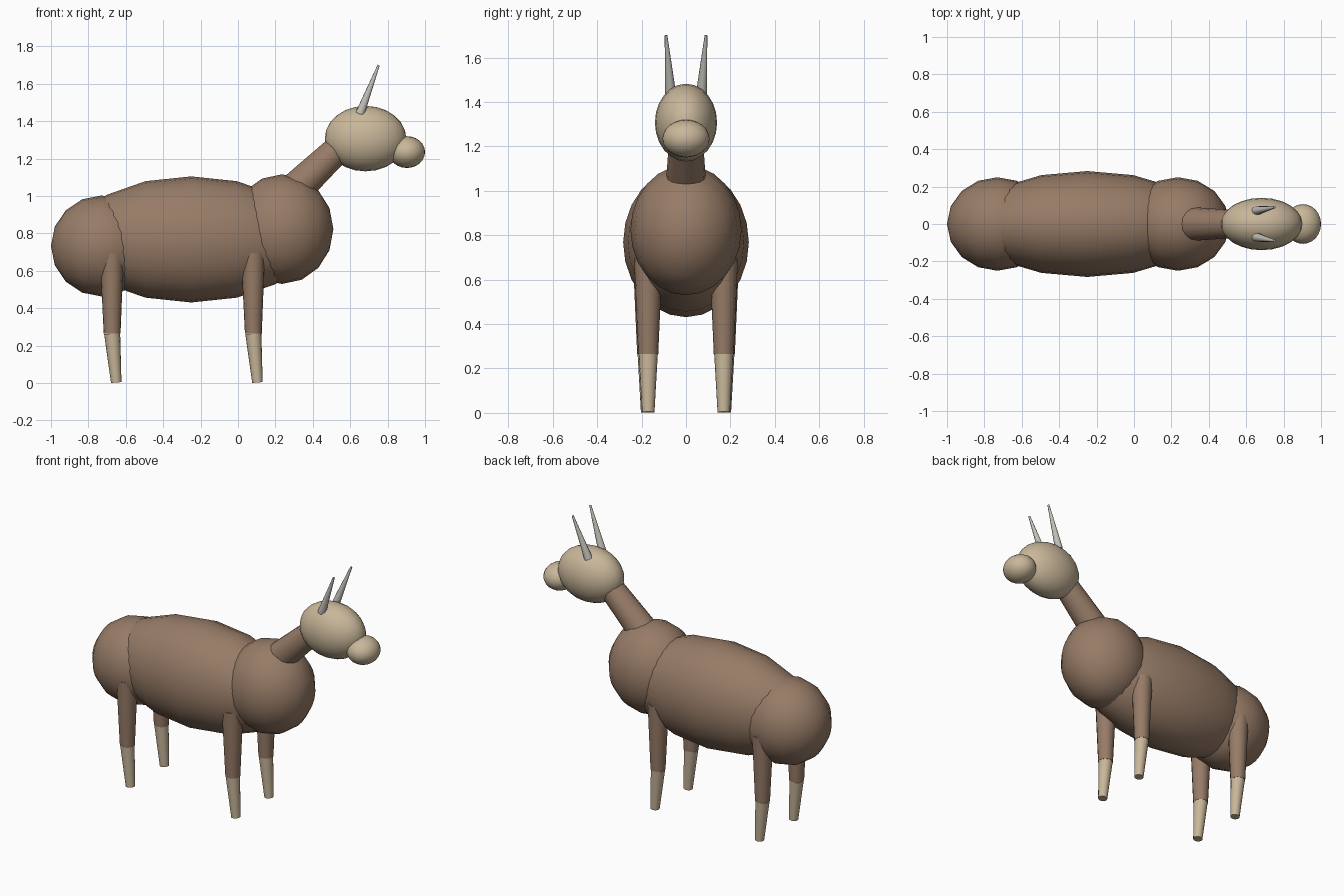
import bpy, math
from mathutils import Vector, Matrix

if "Cube" in bpy.data.objects:
    bpy.data.objects.remove(bpy.data.objects["Cube"])


def material(name, rgb):
    m = bpy.data.materials.new(name)
    m.diffuse_color = (*rgb, 1)
    m.use_nodes = True
    m.node_tree.nodes["Principled BSDF"].inputs["Base Color"].default_value = m.diffuse_color
    return m


BROWN = material("brown", (0.31, 0.20, 0.135))
CREAM = material("cream", (0.58, 0.47, 0.32))
GREY = material("horn_grey", (0.55, 0.54, 0.49))


def finish(name, mat):
    o = bpy.context.object
    o.name = name
    o.data.materials.append(mat)
    bpy.ops.object.shade_smooth_by_angle(angle=math.radians(50))
    return o


def ellipsoid(name, loc, radii, mat, rings=8):
    # poles lie along the body axis
    bpy.ops.mesh.primitive_uv_sphere_add(segments=24, ring_count=rings, radius=1)
    o = bpy.context.object
    o.data.transform(Matrix.Rotation(math.pi / 2, 4, 'Y'))
    o.data.transform(Matrix.Diagonal((*radii, 1)))
    o.location = loc
    return finish(name, mat)


def limb(name, a, b, r1, r2, mat, sides=16):
    a, b = Vector(a), Vector(b)
    d = b - a
    bpy.ops.mesh.primitive_cone_add(vertices=sides, radius1=r1, radius2=r2, depth=d.length,
                                    location=(a + b) / 2,
                                    rotation=d.to_track_quat('Z', 'Y').to_euler())
    return finish(name, mat)


# torso
ellipsoid("belly", (-0.25, 0, 0.768), (0.64, 0.283, 0.337), BROWN)
ellipsoid("chest", (0.235, 0, 0.823), (0.275, 0.25, 0.293), BROWN)
ellipsoid("rump", (-0.73, 0, 0.733), (0.27, 0.25, 0.27), BROWN)

# neck and head
limb("neck", (0.27, 0, 1.0), (0.575, 0, 1.29), 0.093, 0.072, BROWN)
ellipsoid("head", (0.682, 0, 1.307), (0.218, 0.14, 0.175), CREAM, 12)
ellipsoid("muzzle", (0.903, 0, 1.235), (0.097, 0.106, 0.085), CREAM, 12)

# horns and legs, mirrored left and right
for side, s in (("right", -1), ("left", 1)):
    limb(f"{side}_horn", (0.652, 0.07 * s, 1.44), (0.752, 0.09 * s, 1.70), 0.025, 0.006, GREY, 10)
    for end, x, y in (("front", 0.08, 0.17), ("rear", -0.675, 0.175)):
        knee = (x + 0.002, y * s, 0.265)
        limb(f"{end}_{side}_thigh", (x, y * s, 0.695), knee, 0.064, 0.045, BROWN)
        limb(f"{end}_{side}_shin", knee, (x + 0.024, y * s, 0.003), 0.043, 0.028, CREAM)
